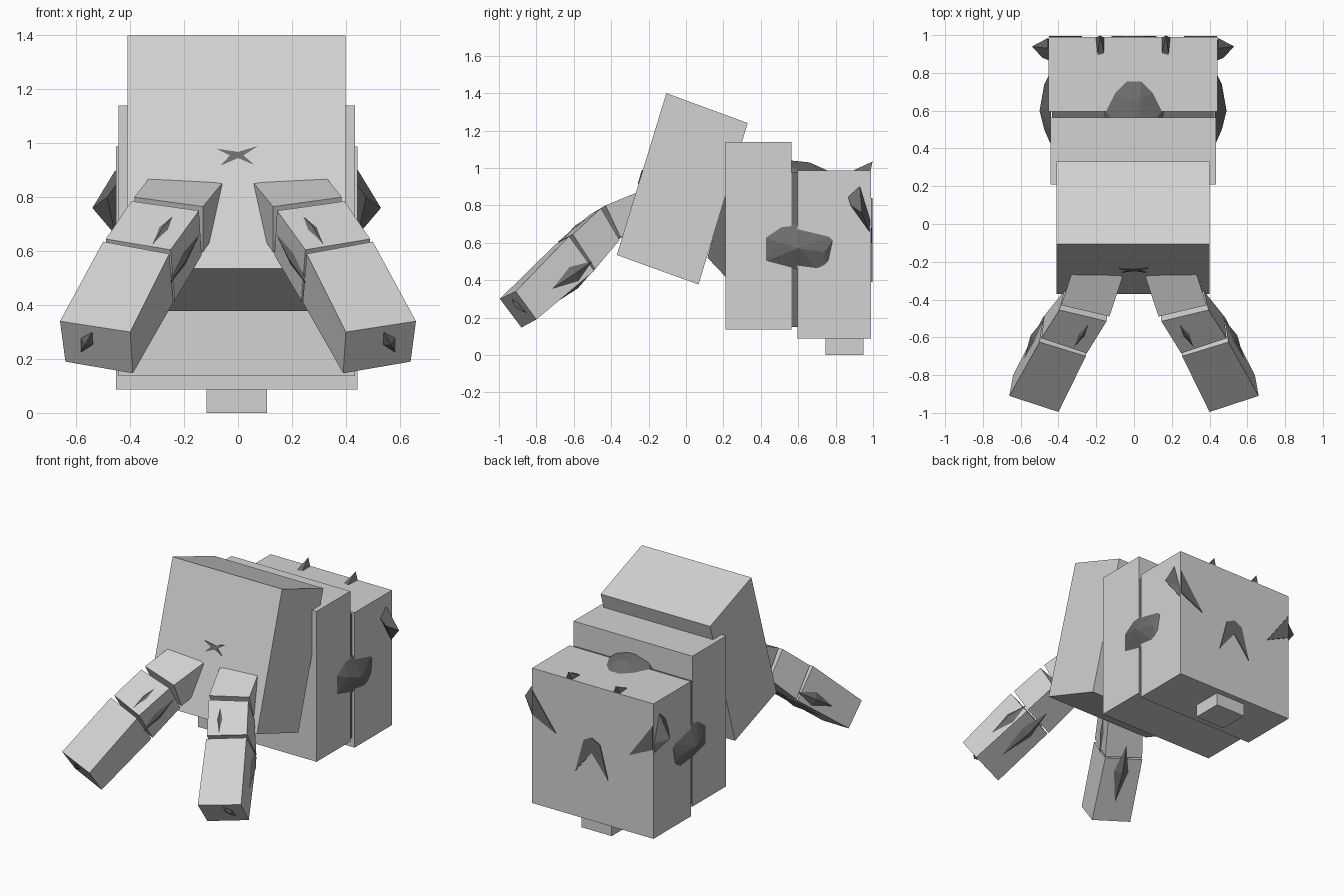
import bpy
import bmesh
from mathutils import Vector

cube = bpy.data.objects.get("Cube")
if cube:
    bpy.data.objects.remove(cube, do_unlink=True)


def make_material(name, value):
    mat = bpy.data.materials.new(name)
    mat.use_nodes = True
    color = (value, value, value, 1)
    mat.diffuse_color = color
    mat.node_tree.nodes["Principled BSDF"].inputs["Base Color"].default_value = color
    return mat


LIGHT = make_material("light grey", 0.65)
DARK = make_material("dark grey", 0.15)
CENTRE = -0.005


def finish(name, bm, mat):
    bmesh.ops.recalc_face_normals(bm, faces=bm.faces[:])
    mesh = bpy.data.meshes.new(name)
    bm.to_mesh(mesh)
    bm.free()
    mesh.materials.append(mat)
    obj = bpy.data.objects.new(name, mesh)
    bpy.context.collection.objects.link(obj)
    return obj


def loft(name, ring_a, ring_b, mat):
    """Closed solid between two matching rings of points."""
    bm = bmesh.new()
    a = [bm.verts.new(p) for p in ring_a]
    b = [bm.verts.new(p) for p in ring_b]
    bm.faces.new(a)
    bm.faces.new(b[::-1])
    for i in range(len(a)):
        j = (i + 1) % len(a)
        bm.faces.new((a[i], b[i], b[j], a[j]))
    return finish(name, bm, mat)


def prism(name, points, offset, mat):
    ring = [Vector(p) for p in points]
    return loft(name, ring, [p + Vector(offset) for p in ring], mat)


def box(name, half_width, y0, y1, z0, z1, mat):
    x = CENTRE - half_width
    profile = [(x, y0, z0), (x, y1, z0), (x, y1, z1), (x, y0, z1)]
    return prism(name, profile, (2 * half_width, 0, 0), mat)


def rock(name, points):
    """Faceted dark lump wrapped around a few points."""
    bm = bmesh.new()
    for p in points:
        bm.verts.new(p)
    hull = bmesh.ops.convex_hull(bm, input=bm.verts[:])
    spare = [g for g in hull["geom_interior"] if isinstance(g, bmesh.types.BMVert)]
    bmesh.ops.delete(bm, geom=spare, context="VERTS")
    return finish(name, bm, DARK)


def spindle(name, quad, start, end, width, depth, solid_centre):
    """Pointed shard lying on a four-cornered face, from start to end in face units."""
    p, q, r, s = quad

    def at(u, v):
        return p.lerp(q, u).lerp(r.lerp(s, u), v)

    a, b = at(*start), at(*end)
    normal = (q - p).cross(r - p).normalized()
    if normal.dot(a - solid_centre) < 0:
        normal = -normal
    across = normal.cross(b - a).normalized() * width
    mid = a.lerp(b, 0.45)
    rock(name, [a, b, mid + across, mid - across,
                mid + normal * depth, mid - normal * depth])


# Body blocks
box("rear_block", 0.448, 0.595, 0.99, 0.087, 0.987, LIGHT)
box("middle_block", 0.438, 0.21, 0.565, 0.137, 1.14, LIGHT)
box("bottom_peg", 0.112, 0.747, 0.95, 0, 0.12, LIGHT)
box("inner_core", 0.43, 0.5, 0.65, 0.15, 0.975, DARK)
body_x = CENTRE - 0.404
prism("front_block",
      [(body_x, -0.105, 1.4), (body_x, 0.33, 1.24),
       (body_x, 0.067, 0.377), (body_x, -0.37, 0.535)],
      (0.808, 0, 0), LIGHT)
prism("front_joint",
      [(-0.3, 0.23, 0.87), (-0.3, 0.2, 0.84), (-0.3, 0.115, 0.52),
       (-0.3, 0.21, 0.42), (-0.3, 0.3, 0.5)],
      (0.6, 0, 0), DARK)

# Star plate on the sloping front
star = [(-0.08, 0.98), (0, 0.968), (0.075, 0.99), (0.02, 0.955),
        (0.06, 0.92), (0, 0.945), (-0.065, 0.917), (-0.03, 0.955)]
prism("front_star", [(x, -0.375 + (z - 0.535) * 0.306, z) for x, z in star],
      (0, 0.009, 0), DARK)

# Arrow plate on the back
half_arrow = [(0.06, 0.61), (0.12, 0.39), (0.05, 0.48)]
arrow = ([(0, 0.64)] + half_arrow + [(0, 0.54)]
         + [(-x, z) for x, z in half_arrow[::-1]])
prism("back_arrow", [(x, 0.987, z) for x, z in arrow], (0, 0.009, 0), DARK)

# Dome on the top of the rear block
rock("top_dome",
     [(side * x, y, z) for side in (-1, 1) for x, y, z in
      ((0.155, 0.56, 0.97), (0.155, 0.61, 0.98), (0.11, 0.7, 0.98),
       (0.04, 0.77, 0.98), (0.12, 0.56, 1.01), (0.03, 0.56, 1.04),
       (0.03, 0.66, 1.03))])

# Outlines of the side lumps and eye shards
lump_rim = [(0.42, 0.63), (0.51, 0.69), (0.6, 0.7), (0.67, 0.66), (0.81, 0.65),
            (0.77, 0.47), (0.73, 0.435), (0.61, 0.45), (0.42, 0.5)]
eye_shard = [(0.43, 0.86, 0.87), (0.45, 0.93, 0.9), (0.535, 0.94, 0.76),
             (0.48, 0.88, 0.8), (0.45, 0.98, 0.66), (0.45, 0.985, 0.72)]
brow = [(0.445, 0.84), (0.445, 0.68), (0.27, 0.6)]
horn = [(0.15, 0.89, 0.98), (0.19, 0.88, 0.98), (0.2, 0.985, 0.98),
        (0.15, 0.985, 0.98), (0.175, 0.998, 1.035)]

# Leg segments, each with a near and a far ring:
# outer top, inner top, inner bottom, outer bottom
segments = {
    "hip": ([(0.31, -0.2, 0.895), (0.06, -0.28, 0.85),
             (0.06, -0.2, 0.7), (0.29, -0.13, 0.72)],
            [(0.385, -0.43, 0.8), (0.13, -0.49, 0.765),
             (0.13, -0.41, 0.595), (0.36, -0.35, 0.63)]),
    "knee": ([(0.395, -0.455, 0.785), (0.145, -0.515, 0.75),
              (0.135, -0.415, 0.585), (0.37, -0.355, 0.615)],
             [(0.49, -0.605, 0.645), (0.25, -0.685, 0.605),
              (0.235, -0.565, 0.415), (0.475, -0.485, 0.46)]),
    "shin": ([(0.5, -0.625, 0.635), (0.255, -0.7, 0.59),
              (0.24, -0.57, 0.41), (0.48, -0.49, 0.45)],
             [(0.66, -0.91, 0.34), (0.4, -0.995, 0.3),
              (0.39, -0.88, 0.147), (0.64, -0.8, 0.19)]),
}

# Shards on the legs: segment, ring corners of the face, start, end, width, depth
shards = {
    "knee_top": ("knee", (0, 1), (0.7, 0.2), (0.7, 0.97), 0.02, 0.012),
    "knee_inner": ("knee", (1, 2), (0.5, 0), (0.55, 1.3), 0.03, 0.012),
    "shin_outer": ("shin", (0, 3), (0.8, -0.05), (0.65, 0.6), 0.045, 0.025),
    "shin_under": ("shin", (3, 2), (0.5, -0.2), (0.5, 0.7), 0.05, 0.025),
}

for side, label in ((1, "left"), (-1, "right")):
    # Side lump, eye shard, brow plate and horn
    lump = [(0.435, y, z) for y, z in lump_rim]
    lump += [(0.495, 0.6, 0.57), (0.47, 0.74, 0.55), (0.47, 0.5, 0.6)]
    for name, points in (("side_lump", lump), ("eye_shard", eye_shard),
                         ("top_horn", horn)):
        rock(f"{label}_{name}",
             [(CENTRE + side * x, y, z) for x, y, z in points])
    prism(f"{label}_brow", [(CENTRE + side * x, 0.987, z) for x, z in brow],
          (0, 0.009, 0), DARK)

    # Legs
    rings = {}
    for part, pair in segments.items():
        near, far = [[Vector((side * x, y, z)) for x, y, z in ring] for ring in pair]
        centre = sum(near + far, Vector()) / len(near + far)
        rings[part] = near, far, centre
        loft(f"{label}_{part}", near, far, LIGHT)
    for name, (part, (i, j), start, end, width, depth) in shards.items():
        near, far, centre = rings[part]
        spindle(f"{label}_{name}_shard", (near[i], near[j], far[i], far[j]),
                start, end, width, depth, centre)

    # Claw on the foot
    near, far, centre = rings["shin"]
    spindle(f"{label}_claw", (far[0], far[1], far[3], far[2]),
            (0.45, 0.15), (0.25, 0.7), 0.025, 0.02, centre)
